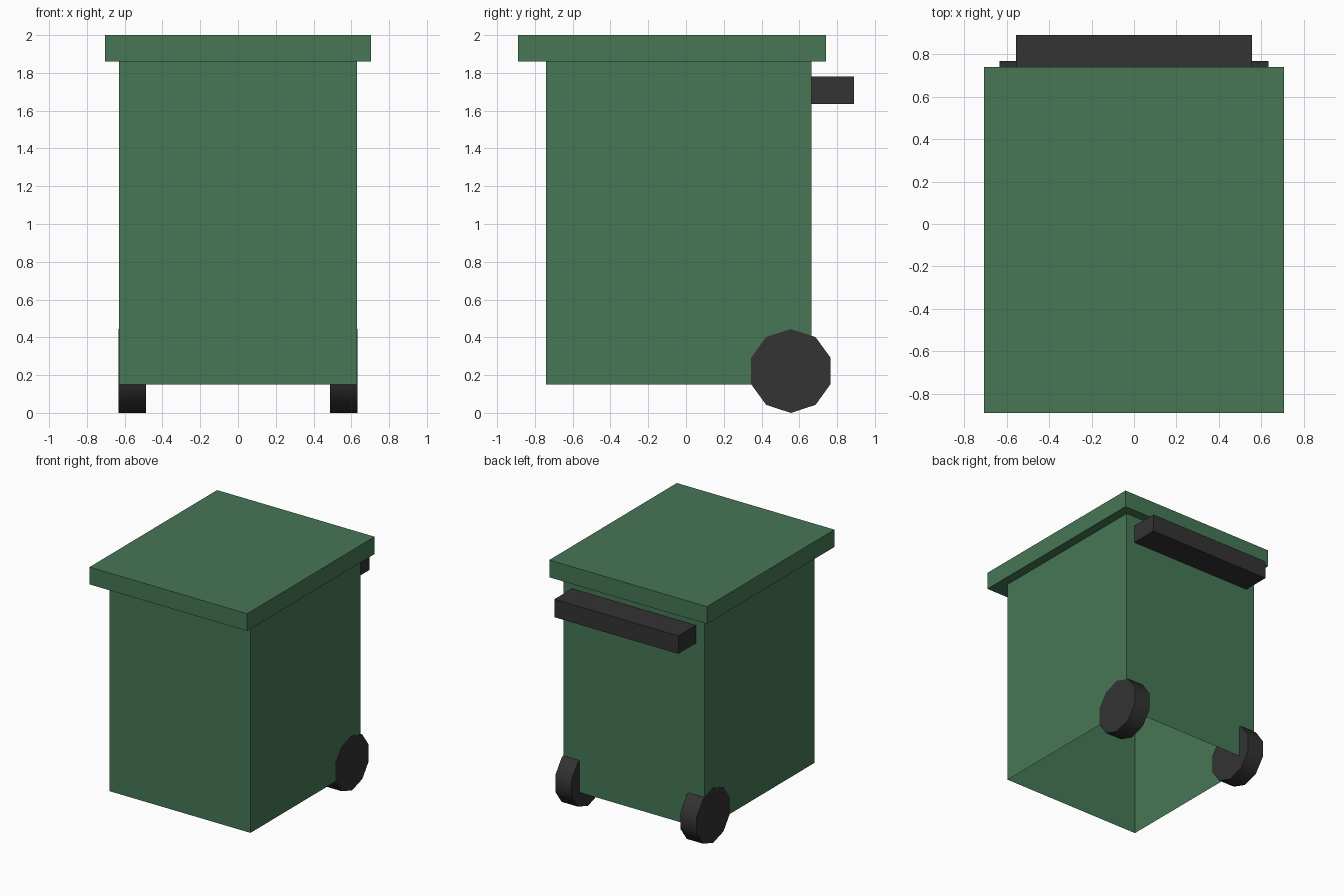
import bpy, bmesh, math
from mathutils import Matrix, Vector

cube = bpy.data.objects.get("Cube")
if cube:
    bpy.data.objects.remove(cube, do_unlink=True)


def make_material(name, color):
    mat = bpy.data.materials.new(name)
    mat.use_nodes = True
    mat.diffuse_color = color
    mat.node_tree.nodes["Principled BSDF"].inputs["Base Color"].default_value = color
    return mat


def finish(bm, name, mat):
    mesh = bpy.data.meshes.new(name)
    bm.to_mesh(mesh)
    bm.free()
    mesh.materials.append(mat)
    obj = bpy.data.objects.new(name, mesh)
    bpy.context.collection.objects.link(obj)
    return obj


def box(name, mat, low, high, open_ends=False):
    low, high = Vector(low), Vector(high)
    bm = bmesh.new()
    bmesh.ops.create_cube(bm, size=1)
    bmesh.ops.scale(bm, vec=high - low, verts=bm.verts)
    bmesh.ops.translate(bm, vec=(low + high) / 2, verts=bm.verts)
    if open_ends:
        ends = [f for f in bm.faces if abs(f.normal.z) > 0.5]
        bmesh.ops.delete(bm, geom=ends, context="FACES_ONLY")
    return finish(bm, name, mat)


def wheel(name, mat, center, radius, width):
    # Ten-sided disc on the x axis with one corner touching the ground
    bm = bmesh.new()
    bmesh.ops.create_cone(bm, cap_ends=True, segments=10, radius1=radius,
                          radius2=radius, depth=width)
    bmesh.ops.rotate(bm, matrix=Matrix.Rotation(math.pi / 2, 3, "Y"), verts=bm.verts)
    lowest = min(bm.verts, key=lambda v: v.co.z).co
    turn = -math.pi / 2 - math.atan2(lowest.z, lowest.y)
    bmesh.ops.rotate(bm, matrix=Matrix.Rotation(turn, 3, "X"), verts=bm.verts)
    bmesh.ops.translate(bm, vec=center, verts=bm.verts)
    obj = finish(bm, name, mat)
    bpy.ops.object.select_all(action="DESELECT")
    obj.select_set(True)
    bpy.context.view_layer.objects.active = obj
    bpy.ops.object.shade_smooth_by_angle(angle=math.radians(45))
    return obj


green = make_material("bin green", (0.063, 0.184, 0.093, 1))
black = make_material("dark rubber", (0.033, 0.033, 0.033, 1))

# Thin-walled body, open underneath and closed by the lid
box("body", green, (-0.63, -0.74, 0.15), (0.63, 0.665, 1.86), open_ends=True)
box("lid", green, (-0.705, -0.89, 1.86), (0.705, 0.74, 2.0))

# Push bar on the back
box("handle", black, (-0.555, 0.665, 1.635), (0.555, 0.89, 1.78))

# Wheels at the back corners, just proud of the side walls
for name, side in (("left_wheel", 1), ("right_wheel", -1)):
    wheel(name, black, (side * 0.56, 0.555, 0.222), 0.222, 0.145)
